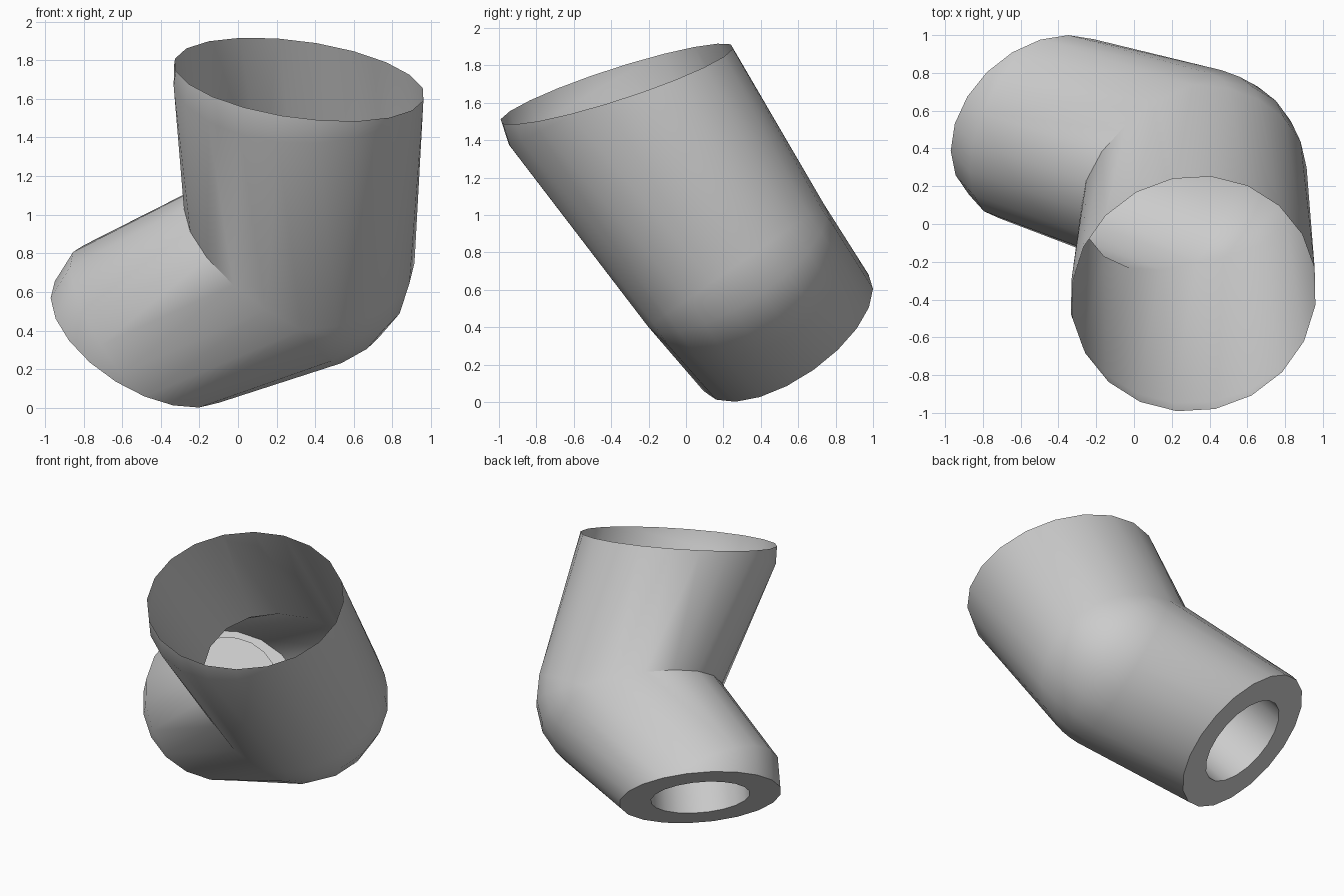
import bpy, bmesh, math
from mathutils import Vector as V

if "Cube" in bpy.data.objects:
    bpy.data.objects.remove(bpy.data.objects["Cube"])

N = 20
elbow = V((.32, .29, .745))
up = V((0, -.57, .82)).normalized()             # upper tube axis
low = V((-.877, .263, -.404)).normalized()      # lower tube axis
inner = (up + low).normalized()                 # inside of the bend
side = up.cross(low).normalized()               # hinge axis
R = .6
angles = [2 * math.pi * i / N for i in range(N)]


def end_ring(c, n, r, step, start):
    """Circular end plus the slanted collar ring just behind it."""
    axis = up if n.dot(up) > 0 else low
    e1 = (inner - n * inner.dot(n)).normalized()
    e2 = n.cross(e1)
    if e2.dot(side) < 0:
        e2 = -e2
    f = (axis - n * axis.dot(n)).normalized()
    dirs = [e1 * math.cos(a) + e2 * math.sin(a) for a in angles]
    ring = [c + d * r for d in dirs]
    collar = [p - n * step * max(0, d.dot(f) - start) / (1 - start) for p, d in zip(ring, dirs)]
    return ring, collar, dirs


def bend_ring(t):
    """Mitred on the inside, rounded and slightly flattened on the outside."""
    half = math.acos(up.dot(low)) / 2
    turn = (math.pi / 2 - half) * (1 - 2 * t)
    along = (up - low).normalized()
    out = -inner * math.cos(turn) - along * math.sin(turn)
    flat = .9 + .09 * t
    pts = []
    for a in angles:
        k, s = math.cos(a) * R, math.sin(a) * R
        s *= .91 if s < 0 else 1
        pts.append(elbow + side * s + (inner * k / math.sin(half) if k > 0 else out * -k * flat))
    return pts


rim_c, rim_n = V((.317, -.37, 1.70)), V((.13, -.305, .945)).normalized()
cap_c, cap_n = V((-.49, .535, .37)), V((-.457, .509, -.729)).normalized()
rim, rim_collar, _ = end_ring(rim_c, rim_n, .655, .15, .0)
cap, cap_collar, dirs = end_ring(cap_c, cap_n, .54, .22, .1)
hole = [cap_c + d * .33 for d in dirs]
depth = [p - cap_n * .4 for p in hole]
bends = [bend_ring(i / 3) for i in range(4)]


def loft(name, rings, close=False):
    bm = bmesh.new()
    vs = [[bm.verts.new(p) for p in r] for r in rings]
    for a, b in zip(vs, vs[1:]):
        for i in range(N):
            j = (i + 1) % N
            bm.faces.new((a[i], a[j], b[j], b[i]))
    if close:
        bm.faces.new(vs[-1])
    bmesh.ops.remove_doubles(bm, verts=bm.verts, dist=.002)
    bmesh.ops.recalc_face_normals(bm, faces=bm.faces)
    me = bpy.data.meshes.new(name)
    bm.to_mesh(me)
    bm.free()
    ob = bpy.data.objects.new(name, me)
    bpy.context.collection.objects.link(ob)
    bpy.context.view_layer.objects.active = ob
    ob.select_set(True)
    bpy.ops.object.shade_smooth_by_angle(angle=math.radians(40))
    ob.select_set(False)


# bent hollow sleeve with ring-shaped end and socket
loft("bent_sleeve", [rim, rim_collar] + bends[::-1] + [cap_collar, cap, hole, depth], True)
